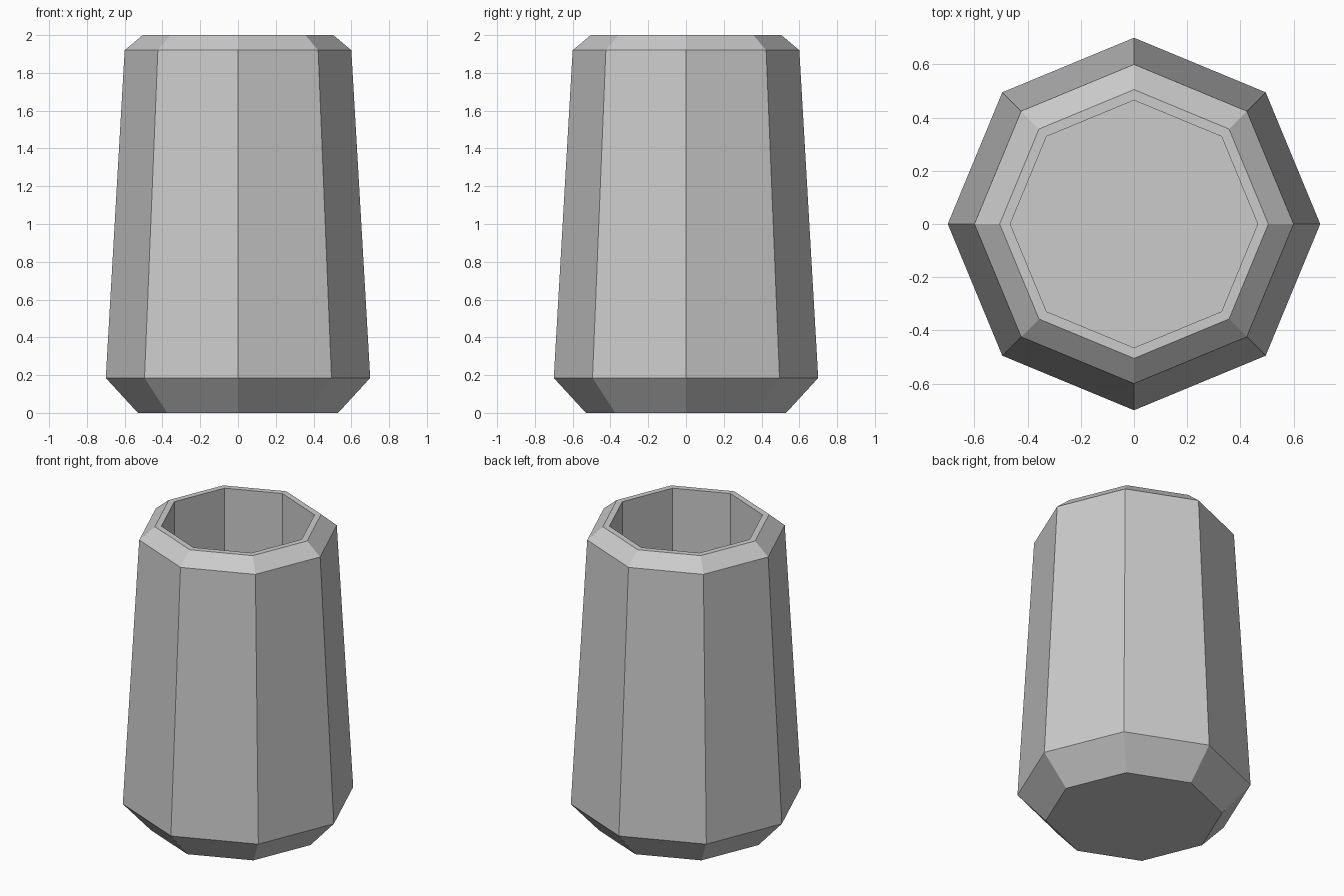
import bpy, bmesh
from math import cos, sin, pi

if "Cube" in bpy.data.objects:
    bpy.data.objects.remove(bpy.data.objects["Cube"])

SIDES = 8

# Profile (radius, height): outside from the base up, over the rim, down to the inner floor
profile = [(0.53, 0.0), (0.70, 0.185), (0.60, 1.92), (0.505, 2.0),
           (0.465, 2.0), (0.465, 0.15)]

bm = bmesh.new()
rings = [[bm.verts.new((r * cos(2 * pi * i / SIDES), r * sin(2 * pi * i / SIDES), z))
          for i in range(SIDES)] for r, z in profile]

# Side walls, rim and cavity walls
for low, high in zip(rings, rings[1:]):
    for i in range(SIDES):
        j = (i + 1) % SIDES
        bm.faces.new((low[i], low[j], high[j], high[i]))

# Base and inner floor
bm.faces.new(rings[0][::-1])
bm.faces.new(rings[-1])
bmesh.ops.recalc_face_normals(bm, faces=bm.faces)

mesh = bpy.data.meshes.new("octagonal_cup")
bm.to_mesh(mesh)
bm.free()
cup = bpy.data.objects.new("octagonal_cup", mesh)
bpy.context.collection.objects.link(cup)
